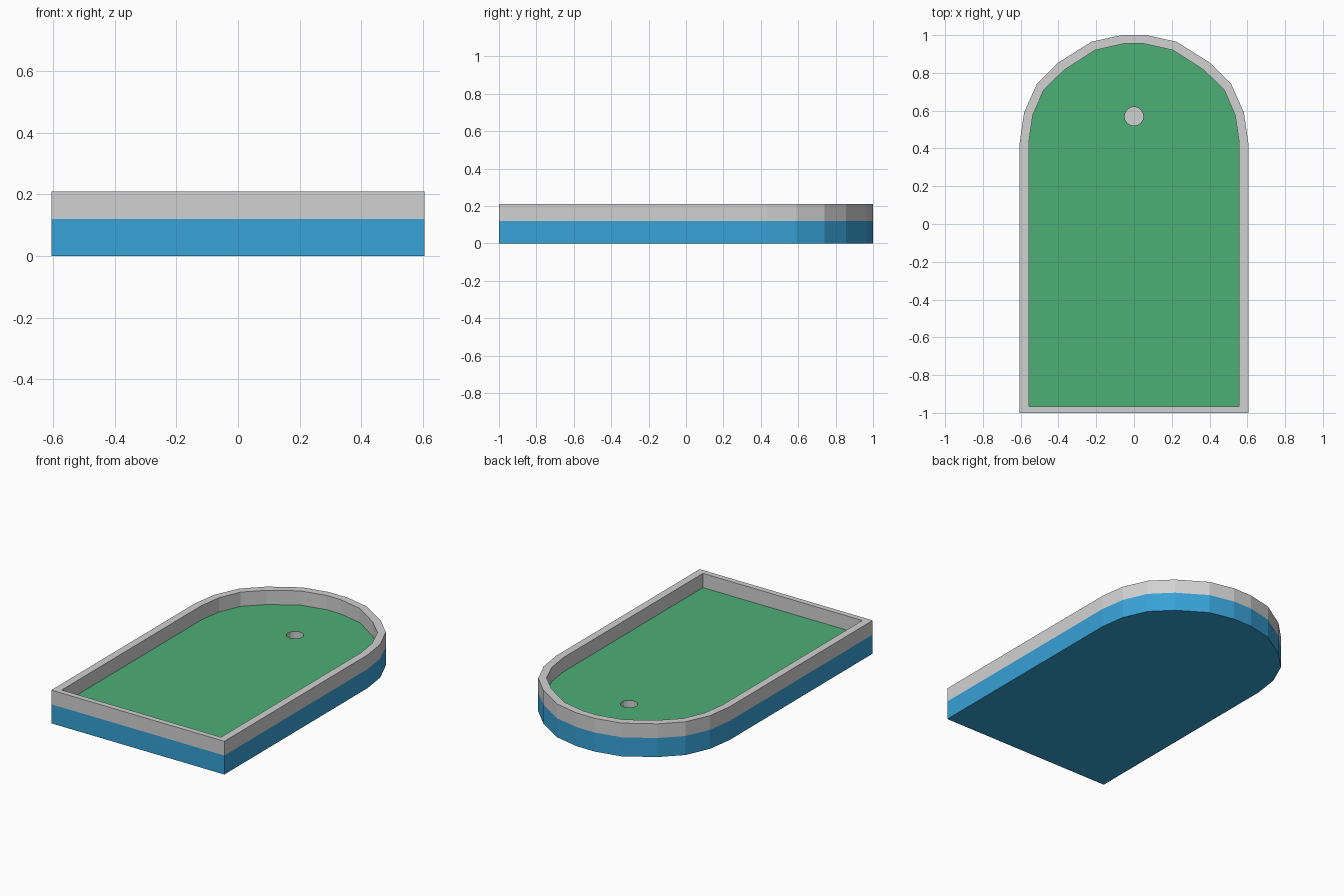
import bpy
import bmesh
from math import cos, sin, tau

cube = bpy.data.objects.get("Cube")
if cube:
    bpy.data.objects.remove(cube, do_unlink=True)


def material(name, color):
    mat = bpy.data.materials.new(name)
    mat.use_nodes = True
    mat.diffuse_color = (*color, 1)
    mat.node_tree.nodes["Principled BSDF"].inputs["Base Color"].default_value = (*color, 1)
    return mat


GREY = material("light grey", (0.64, 0.64, 0.64))
BLUE = material("blue", (0.039, 0.36, 0.68))
GREEN = material("turf green", (0.075, 0.43, 0.18))


def mirrored(half):
    """Close a right-hand half outline by mirroring it across x = 0."""
    return half + [(-x, y) for x, y in reversed(half)]


def ring(bm, outline, z):
    return [bm.verts.new((x, y, z)) for x, y in outline]


def bridge(bm, lower, upper):
    n = len(lower)
    for i in range(n):
        j = (i + 1) % n
        bm.faces.new((lower[i], lower[j], upper[j], upper[i]))


def finish(bm, name, mat):
    mesh = bpy.data.meshes.new(name)
    bm.to_mesh(mesh)
    bm.free()
    mesh.materials.append(mat)
    obj = bpy.data.objects.new(name, mesh)
    bpy.context.collection.objects.link(obj)
    return obj


# Arched outlines of the outer wall and the inner edge
outer = mirrored([(0.605, -1), (0.605, 0.43), (0.582, 0.59), (0.515, 0.74),
                  (0.40, 0.855), (0.225, 0.965), (0.065, 1.0)])
inner = mirrored([(0.557, -0.965), (0.557, 0.43), (0.536, 0.575), (0.478, 0.71),
                  (0.37, 0.815), (0.207, 0.92), (0.05, 0.955)])
cup = [(0.05 * cos(tau * i / 16), 0.57 + 0.05 * sin(tau * i / 16)) for i in range(16)]
FLOOR, TOP, CUP_BOTTOM = 0.12, 0.21, 0.04

# Base: side band and underside
bm = bmesh.new()
low, high = ring(bm, outer, 0), ring(bm, outer, FLOOR)
bridge(bm, low, high)
bm.faces.new(low[::-1])
finish(bm, "base", BLUE)

# Raised border wall
bm = bmesh.new()
out_low, out_high = ring(bm, outer, FLOOR), ring(bm, outer, TOP)
in_low, in_high = ring(bm, inner, FLOOR), ring(bm, inner, TOP)
bridge(bm, out_low, out_high)
bridge(bm, out_high, in_high)
bridge(bm, in_high, in_low)
finish(bm, "border_wall", GREY)

# Turf with a round opening
bm = bmesh.new()
edges = []
for outline in (inner, cup):
    loop = ring(bm, outline, FLOOR)
    edges += [bm.edges.new((loop[i - 1], loop[i])) for i in range(len(loop))]
bmesh.ops.triangle_fill(bm, edges=edges, use_beauty=True, normal=(0, 0, 1))
finish(bm, "turf", GREEN)

# Cup sunk into the turf
bm = bmesh.new()
low, high = ring(bm, cup, CUP_BOTTOM), ring(bm, cup, FLOOR)
bridge(bm, high, low)
bm.faces.new(low)
finish(bm, "cup", GREY)
